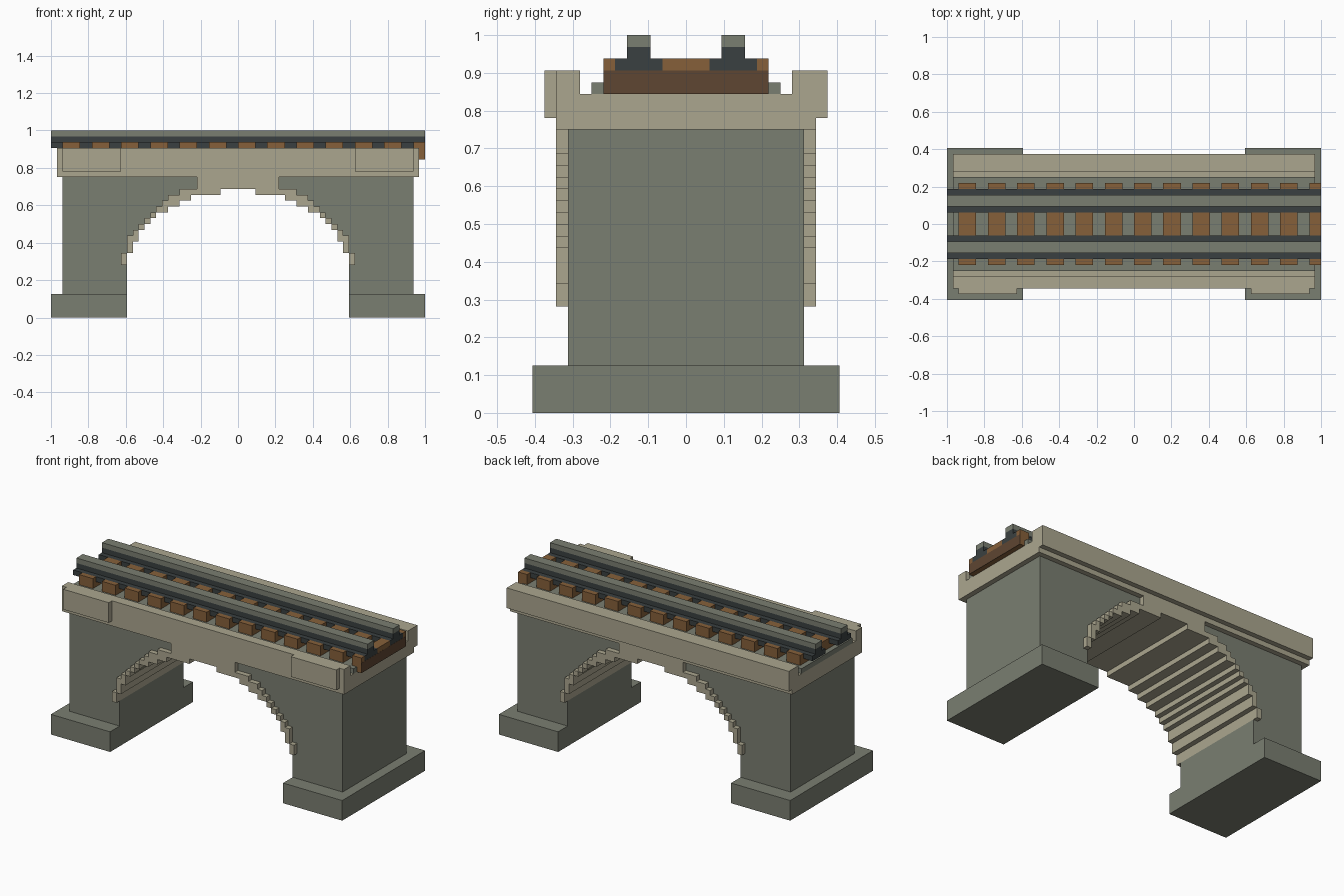
import bpy, bmesh

if "Cube" in bpy.data.objects:
    bpy.data.objects.remove(bpy.data.objects["Cube"])

U = 1 / 32  # everything is laid out on a grid of 64 blocks


def material(name, r, g, b):
    m = bpy.data.materials.new(name)
    lin = [((c / 255 + 0.055) / 1.055) ** 2.4 for c in (r, g, b)]
    m.diffuse_color = (*lin, 1)
    m.use_nodes = True
    m.node_tree.nodes["Principled BSDF"].inputs["Base Color"].default_value = m.diffuse_color
    return m


STONE = material("grey_stone", 122, 126, 113)
SAND = material("pale_sandstone", 171, 166, 143)
IRON = material("dark_iron", 58, 64, 65)
WOOD = material("brown_wood", 134, 96, 58)
DARK_WOOD = material("dark_wood", 94, 70, 50)


def finish(name, bm, *mats):
    bmesh.ops.recalc_face_normals(bm, faces=bm.faces)
    mesh = bpy.data.meshes.new(name)
    bm.to_mesh(mesh)
    bm.free()
    for m in mats:
        mesh.materials.append(m)
    ob = bpy.data.objects.new(name, mesh)
    bpy.context.collection.objects.link(ob)
    return ob


def prism(name, outline, axis, a, b, mat):
    """Extrude an outline along x (outline in y, z) or along y (outline in x, z)."""
    bm = bmesh.new()

    def place(p, t):
        return (t * U, p[0] * U, p[1] * U) if axis == "x" else (p[0] * U, t * U, p[1] * U)

    face = bm.faces.new([bm.verts.new(place(p, a)) for p in outline])
    ext = bmesh.ops.extrude_face_region(bm, geom=[face])
    shift = [c2 - c1 for c1, c2 in zip(place((0, 0), a), place((0, 0), b))]
    bmesh.ops.translate(bm, vec=shift,
                        verts=[v for v in ext["geom"] if isinstance(v, bmesh.types.BMVert)])
    return finish(name, bm, mat)


def box(name, x0, x1, y0, y1, z0, z1, mat):
    return prism(name, [(x0, z0), (x1, z0), (x1, z1), (x0, z1)], "y", y0, y1, mat)


def stairs(widths, z):
    """Stepped edge rising one block for each width."""
    pts = []
    for i, w in enumerate(widths):
        if i == 0 or w != widths[i - 1]:
            if i:
                pts.append((widths[i - 1], z + i))
            pts.append((w, z + i))
    return pts + [(widths[-1], z + len(widths))]


# Half widths of the arch ring for each course, starting at the springing
SPRING = 9
INNER = [19, 19, 18, 18, 17, 17, 16, 15, 14, 12, 10, 8, 3]
OUTER = [20, 20, 19, 19, 19, 18, 17, 16, 15, 14, 13, 12, 10, 7, 7]
OUTER = OUTER[:14] + OUTER[14:]
inside = stairs(INNER, SPRING)
outside = stairs(OUTER, SPRING)


def flip(pts):
    return [(-x, z) for x, z in reversed(pts)]


# Arch ring, running through the whole width
prism("arch_ring", inside + flip(inside) + [(-x, z) for x, z in outside] + outside[::-1],
      "y", -11, 11, SAND)

# Piers with stepped spandrels, and their footings
pier = [(30, 4), (19, 4), (19, SPRING)] + outside + [(30, SPRING + len(OUTER))]
for side, s in (("left", -1), ("right", 1)):
    prism(side + "_pier", [(s * x, z) for x, z in pier], "y", -10, 10, STONE)
    box(side + "_footing", s * 19, s * 32, -13, 13, 0, 4, STONE)
    # Raised panels on the front parapet
    box(side + "_front_panel", s * 20, s * 30, -12, -11, 25, 29, SAND)

# Trough-shaped deck with parapets, and the ledge along the back
prism("deck", [(-11, 24), (11, 24), (11, 29), (9, 29), (9, 27), (-9, 27), (-9, 29), (-11, 29)],
      "x", -31, 31, SAND)
box("back_ledge", -31, 31, 11, 12, 25, 29, SAND)

# Ballast bed
box("ballast", -31, 31, -8, 8, 27, 28, STONE)

# Sleepers, with the upper course notched for the rails
notched = [(-7, 27), (7, 27), (7, 30), (6, 30), (6, 29), (2, 29), (2, 30), (-2, 30),
           (-2, 29), (-6, 29), (-6, 30), (-7, 30)]
for i in range(13):
    x = -30 + 5 * i
    prism(f"sleeper_{i + 1}", notched, "x", x, min(x + 3, 32), WOOD)
# Dark cut end of the last sleeper
box("sleeper_cut_end", 32 - 0.1, 32.02, -7, 7, 27, 29, DARK_WOOD)

# Rails: flanged iron foot and web with a grey head
for side, s in (("front", -1), ("back", 1)):
    c = 4 * s
    prism(side + "_rail_foot", [(c - 2, 29), (c + 2, 29), (c + 2, 30), (c + 1, 30),
                                (c + 1, 31), (c - 1, 31), (c - 1, 30), (c - 2, 30)],
          "x", -32, 32, IRON)
    box(side + "_rail_head", -32, 32, c - 1, c + 1, 31, 32, STONE)
